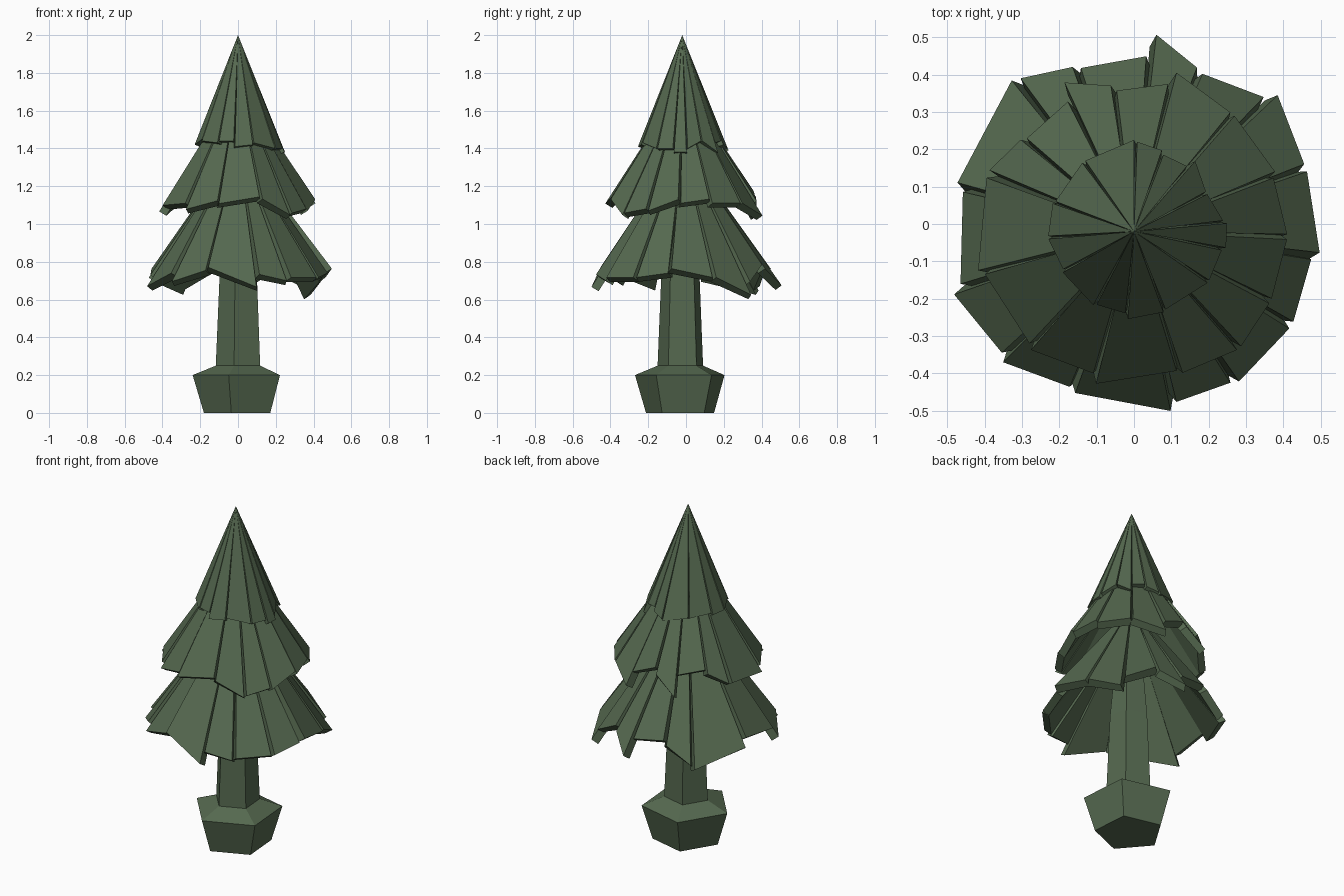
import bpy, bmesh
from math import cos, sin, radians, pi
from mathutils import Vector, Matrix

if "Cube" in bpy.data.objects:
    bpy.data.objects.remove(bpy.data.objects["Cube"])

CY = -0.02  # trunk axis offset in y

green = bpy.data.materials.new("dark_pine_green")
green.diffuse_color = (0.092, 0.142, 0.080, 1)
green.use_nodes = True
green.node_tree.nodes["Principled BSDF"].inputs["Base Color"].default_value = green.diffuse_color


def finish(bm, name):
    bmesh.ops.recalc_face_normals(bm, faces=bm.faces)
    me = bpy.data.meshes.new(name)
    bm.to_mesh(me)
    bm.free()
    me.materials.append(green)
    ob = bpy.data.objects.new(name, me)
    bpy.context.collection.objects.link(ob)
    return ob


def lathe(name, profile, sides, start, cx, cy):
    """Closed low-poly turned shape from (radius, z) rings."""
    bm = bmesh.new()
    rings = []
    for r, z in profile:
        rings.append([bm.verts.new((cx + r * cos(radians(start) + 2 * pi * i / sides),
                                    cy + r * sin(radians(start) + 2 * pi * i / sides), z))
                      for i in range(sides)])
    for a, b in zip(rings, rings[1:]):
        for i in range(sides):
            j = (i + 1) % sides
            bm.faces.new((a[i], a[j], b[j], b[i]))
    bm.faces.new(rings[0])
    bm.faces.new(rings[-1])
    return finish(bm, name)


def tier(name, apex_z, rim_z, rim_r, drop, thick, gap, start, blades):
    """Ring of thick wedge blades hanging from one apex, running clockwise.
    Each blade: (end angle, start radius, end radius, optional start and end lift);
    longer corners hang lower, undersides flare to close the gaps."""
    bm = bmesh.new()
    axis = Vector((0, CY, 0))
    apex = axis + Vector((0, 0, apex_z))
    a0 = start
    for a1, r0, r1, *lift in blades:
        d0, d1 = lift or (0, 0)
        p, q = [axis + Vector((r * cos(radians(a)), r * sin(radians(a)),
                               rim_z - drop * (r - rim_r) + d))
                for a, r, d in ((a0, r0, d0), (a1, r1, d1))]
        n = (q - apex).cross(p - apex).normalized()
        if n.z < 0:
            n = -n
        top = [bm.verts.new(v) for v in (apex, p, q)]
        inner = [apex - Vector((0, 0, thick / n.z))]
        for v, side in ((p, 1), (q, -1)):
            turn = Matrix.Rotation(radians(side * gap * 0.5), 3, 'Z')
            inner.append(axis + turn @ (v - n * thick - axis))
        low = [bm.verts.new(v) for v in inner]
        bm.faces.new(top)
        bm.faces.new(low[::-1])
        for i in range(3):
            j = (i + 1) % 3
            bm.faces.new((top[i], low[i], low[j], top[j]))
        a0 = a1 - gap
    return finish(bm, name)


# Five-sided foot and trunk
lathe("trunk", [(0.19, 0), (0.25, 0.2), (0.127, 0.25), (0.107, 0.72), (0.07, 1.15)],
      5, -103.5, 0.009, -0.027)

# Bottom foliage skirt
tier("lower_branches", 1.42, 0.74, 0.48, 2.3, 0.042, 2.5, 164.5, [
    (129, .49, .52), (110.5, .51, .47), (86, .46, .47), (69, .53, .47, .05, 0),
    (46, .46, .50), (21.6, .53, .49), (-6.5, .49, .50, 0, .07), (-29.5, .48, .49),
    (-55, .49, .49), (-76, .48, .47, -.04, -.03), (-110, .49, .46, -.05, -.015),
    (-135, .45, .495, -.055, -.01), (-160.7, .48, .51), (-193, .485, .47)])

# Middle foliage skirt
tier("middle_branches", 1.74, 1.11, 0.41, 2.2, 0.042, 2, 157, [
    (141, .42, .39), (117, .38, .39), (99, .44, .395), (77, .38, .405), (51, .44, .41),
    (23, .41, .41), (-1, .40, .41), (-26, .41, .41, .02, -.04), (-47, .41, .42, -.03, -.03),
    (-71, .42, .40, -.04, 0), (-104, .39, .42, -.01, .02), (-131, .395, .42, -.02, -.01),
    (-164, .41, .415), (-200, .43, .42)])

# Pointed top foliage
tier("top_branches", 2.0, 1.41, 0.235, 2.0, 0.038, 2, 124.5, [
    (90, .23, .245), (71, .24, .23), (51, .22, .225), (29, .25, .22), (7, .22, .24),
    (-10, .25, .25), (-33, .24, .24), (-68, .24, .225), (-94, .23, .235),
    (-117, .22, .22), (-150, .225, .22), (-175, .215, .23), (-199, .23, .23),
    (-233, .225, .23)])
